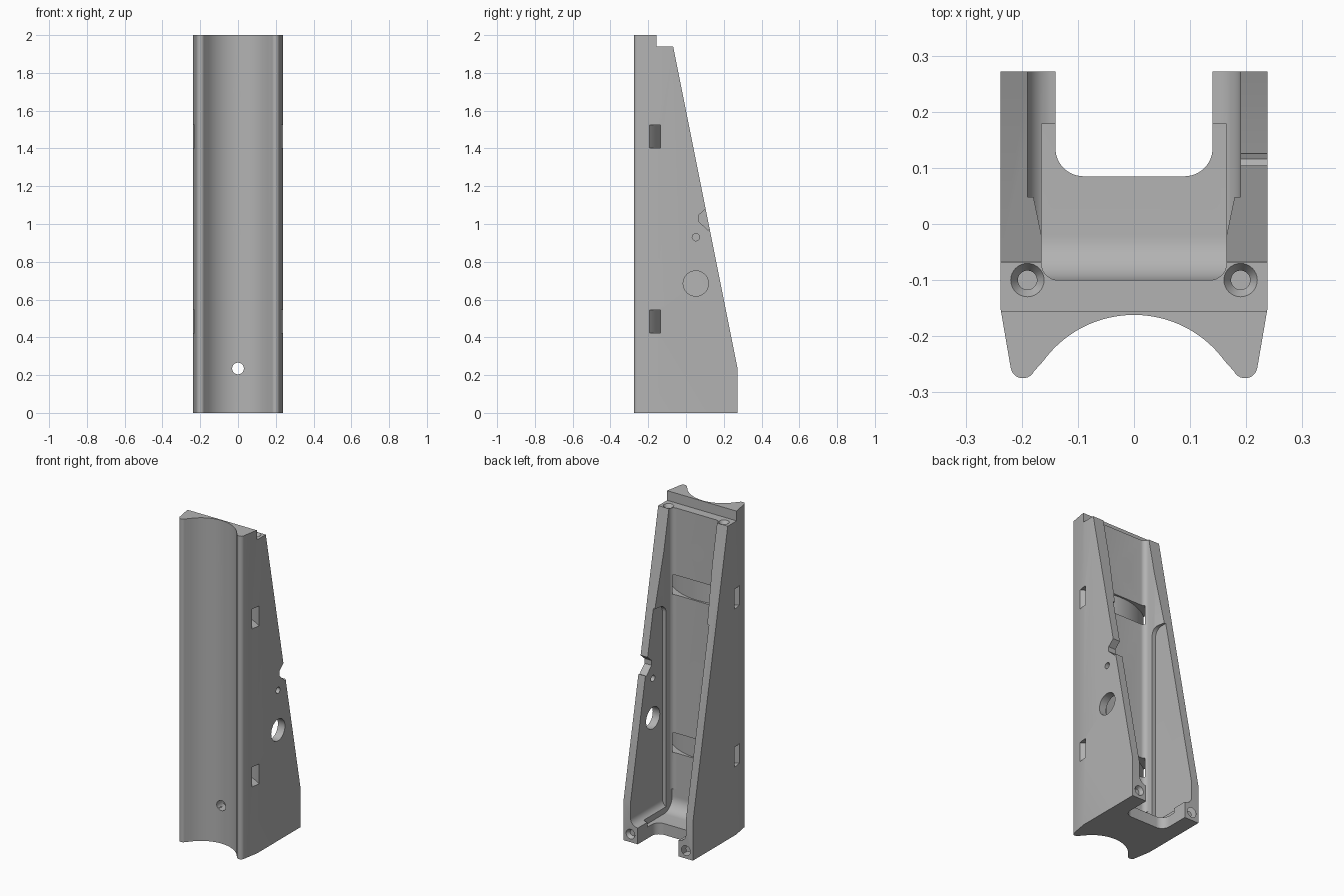
import bpy, bmesh
from math import sin, cos, pi, radians, asin
from mathutils import Vector

if "Cube" in bpy.data.objects:
    bpy.data.objects.remove(bpy.data.objects["Cube"], do_unlink=True)

grey = bpy.data.materials.new("plain grey")
grey.use_nodes = True
GREY = (0.45, 0.45, 0.45, 1)
grey.diffuse_color = GREY
grey.node_tree.nodes["Principled BSDF"].inputs["Base Color"].default_value = GREY

# Placement of profile coordinates for each extrusion axis
PLACE = {
    "x": lambda a, b, t: (t, a, b),
    "y": lambda a, b, t: (a, t, b),
    "z": lambda a, b, t: (a, b, t),
}


def finish(name, bm):
    bmesh.ops.recalc_face_normals(bm, faces=bm.faces)
    mesh = bpy.data.meshes.new(name)
    bm.to_mesh(mesh)
    bm.free()
    mesh.materials.append(grey)
    obj = bpy.data.objects.new(name, mesh)
    bpy.context.collection.objects.link(obj)
    return obj


def prism(name, points, axis, low, high):
    """Extrude a closed profile along one axis."""
    bm = bmesh.new()
    ends = [[bm.verts.new(PLACE[axis](a, b, t)) for a, b in points] for t in (low, high)]
    bm.faces.new(ends[0])
    bm.faces.new(ends[1])
    for i in range(len(points)):
        j = (i + 1) % len(points)
        bm.faces.new((ends[0][i], ends[0][j], ends[1][j], ends[1][i]))
    return finish(name, bm)


def drill(name, start, end, r1, r2=None):
    """Round cutter between two points, tapered if r2 is given."""
    start, end = Vector(start), Vector(end)
    way = end - start
    bm = bmesh.new()
    bmesh.ops.create_cone(bm, cap_ends=True, segments=32, radius1=r1,
                          radius2=r1 if r2 is None else r2, depth=way.length)
    turn = way.to_track_quat("Z", "Y").to_matrix()
    for v in bm.verts:
        v.co = turn @ v.co + (start + end) / 2
    return finish(name, bm)


def arc(cx, cy, r, a0, a1, n=12):
    angles = [radians(a0 + (a1 - a0) * i / n) for i in range(n + 1)]
    return [(cx + r * cos(a), cy + r * sin(a)) for a in angles]


def mirrored(half):
    """Close a right-hand profile with its mirror image."""
    return half + [(-a, b) for a, b in reversed(half) if abs(a) > 1e-6]


def combine(tool, operation="DIFFERENCE"):
    mod = body.modifiers.new("cut", "BOOLEAN")
    mod.operation = operation
    mod.solver = "EXACT"
    mod.object = tool
    bpy.context.view_layer.objects.active = body
    bpy.ops.object.modifier_apply(modifier=mod.name)
    bpy.data.objects.remove(tool, do_unlink=True)


# Outer block: concave front with two rounded lips, trimmed to a sloping back
lip = arc(0.198, -0.253, 0.022, -10, -155, 10)
hollow = arc(0, -0.362, 0.2, 36, 90, 20)
body = prism("bracket_body", mirrored([(0.238, 0.28), (0.238, -0.15)] + lip + hollow), "z", 0, 2)
side = [(-0.3, 0), (0.272, 0), (0.272, 0.24), (-0.068, 1.94),
        (-0.155, 1.94), (-0.155, 2), (-0.3, 2)]
combine(prism("side_trim", side, "x", -0.5, 0.5), "INTERSECT")

# Main cavity, open to the back and the top ledge
cavity = mirrored([(0.19, 0.4), (0.19, 0.1), (0.165, -0.02)] + arc(0.135, -0.07, 0.03, 0, -90, 8))
combine(prism("cavity", cavity, "z", 0.15, 1.97))

# Thinner lower side walls with an arched top and flared feet
arch = [(0.4, 0.1)] + [(0.4, 1.36)] + arc(0.01, 1.31, 0.05, 90, 180) + [(-0.04, 0.1)]
flared = mirrored([(0.19, 1.5)] + arc(0.14, 0.15, 0.05, 0, -90, 8))
pocket = prism("wall_pocket", arch, "x", -0.3, 0.3)
limit = prism("pocket_limit", flared, "y", -0.2, 0.5)
keep, body = body, pocket
combine(limit, "INTERSECT")
body = keep
combine(pocket)

# Recessed floor with a curved front
floor = arc(-0.02, 0.15, 0.08, 180, 270) + [(0.178, 0.07), (0.178, 0.2), (-0.1, 0.2)]
combine(prism("floor_recess", floor, "x", -0.165, 0.165))

# Rounded slot through the floor
slot = mirrored([(0.14, 0.4)] + arc(0.09, 0.135, 0.05, 0, -90))
combine(prism("floor_slot", slot, "z", -0.1, 0.3))

# Curved strap passages behind the front
reach = 0.27
strap = []
for radius, sign in ((0.365, 1), (0.415, -1)):
    half = asin(reach / radius) * 180 / pi
    strap += arc(0, -0.475, radius, 90 - sign * half, 90 + sign * half, 28)
for z in (0.485, 1.463):
    combine(prism("strap_passage", strap, "z", z - 0.061, z + 0.061))

# Countersunk mounting holes in the front plate
for z in (0.235, 0.97, 1.7):
    combine(drill("mount_hole", (0, -0.3, z), (0, 0, z), 0.031))
    combine(drill("mount_sink", (0, -0.13, z), (0, -0.09, z), 0.03, 0.062))

# Countersunk screw holes in the top ledge and the feet
for x in (-0.19, 0.19):
    combine(drill("ledge_screw", (x, -0.1, 1.75), (x, -0.1, 1.96), 0.017))
    combine(drill("ledge_sink", (x, -0.1, 1.92), (x, -0.1, 1.942), 0.017, 0.031))
    combine(drill("foot_screw", (x, 0.1, 0.05), (x, 0.3, 0.05), 0.017))
    combine(drill("foot_sink", (x, 0.25, 0.05), (x, 0.274, 0.05), 0.017, 0.031))

# Round openings and cable notch in the left wall only
combine(drill("wall_hole", (0.1, 0.052, 0.685), (0.3, 0.052, 0.685), 0.067))
combine(drill("wall_hole_rim", (0.22, 0.052, 0.685), (0.24, 0.052, 0.685), 0.067, 0.078))
combine(drill("pin_hole", (0.1, 0.052, 0.93), (0.3, 0.052, 0.93), 0.019))
notch = [(0.11, 1.085), (0.065, 1.045), (0.065, 1.015), (0.116, 0.968), (0.25, 1.03)]
combine(prism("cable_notch", notch, "x", 0.1, 0.3))

# Smooth the curved faces, keep edges sharp
bpy.ops.object.select_all(action="DESELECT")
body.select_set(True)
bpy.context.view_layer.objects.active = body
bpy.ops.object.shade_smooth_by_angle(angle=radians(25))
